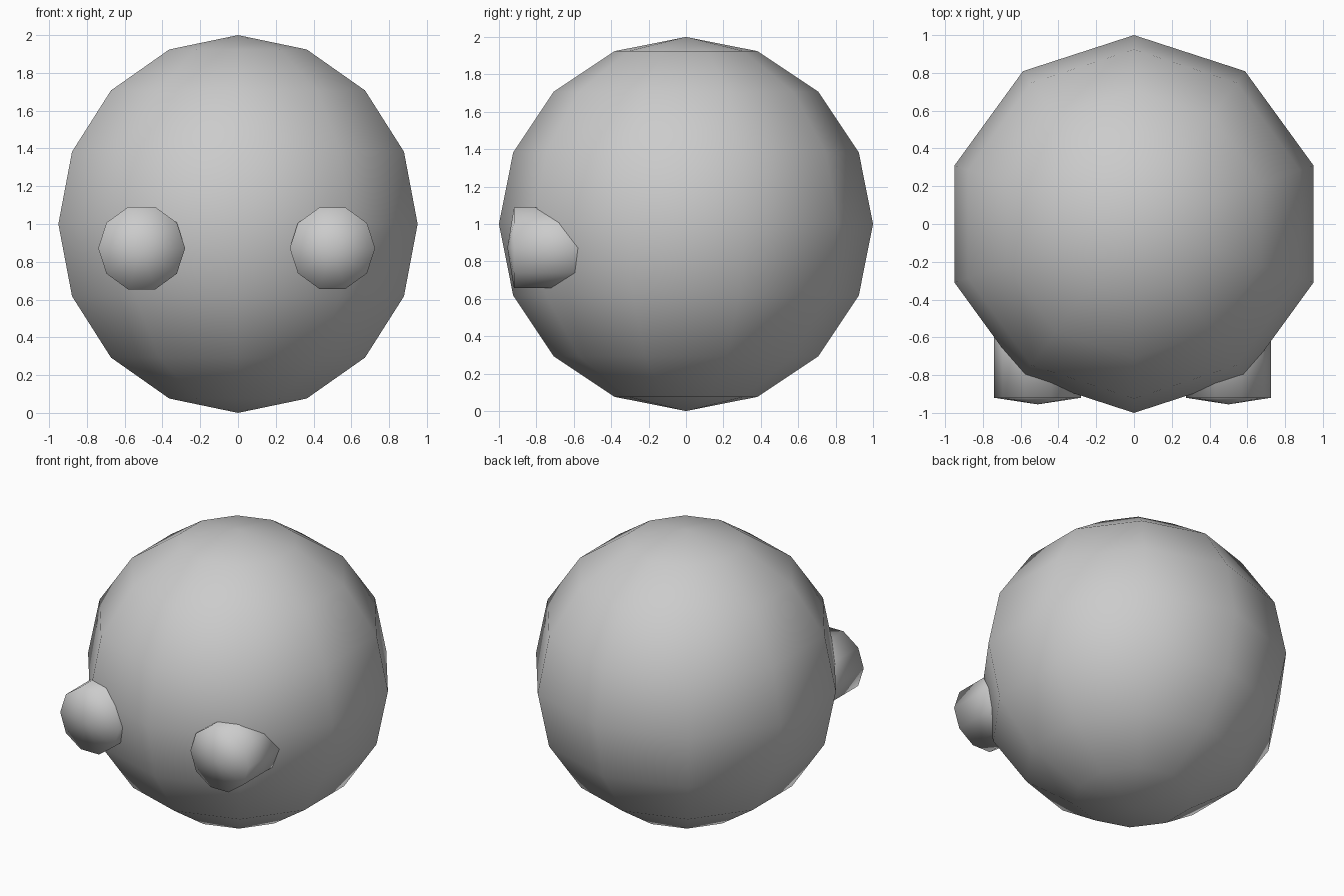
import bpy, bmesh
from math import radians, sin, cos, tau

if "Cube" in bpy.data.objects:
    bpy.data.objects.remove(bpy.data.objects["Cube"])


def finish(name, bm, location):
    bmesh.ops.recalc_face_normals(bm, faces=bm.faces[:])
    mesh = bpy.data.meshes.new(name)
    bm.to_mesh(mesh)
    bm.free()
    mesh.shade_smooth()
    obj = bpy.data.objects.new(name, mesh)
    obj.location = location
    bpy.context.collection.objects.link(obj)
    return obj


# Head: ten-sided, eight-ring smooth sphere with a vertex column on the y axis
bm = bmesh.new()
bmesh.ops.create_uvsphere(bm, u_segments=10, v_segments=8, radius=1)
finish("head", bm, (0, 0, 1))


# Eye: ten-sided peg along y with a shallow pointed cap
def eye(name, x, radius):
    bm = bmesh.new()
    back, front = [
        [bm.verts.new((radius * cos(tau * i / 10), y, radius * sin(tau * i / 10)))
         for i in range(10)] for y in (-0.45, -0.92)]
    tip = bm.verts.new((0, -0.955, 0))
    bm.faces.new(back)
    for i in range(10):
        j = (i + 1) % 10
        bm.faces.new((back[i], back[j], front[j], front[i]))
        bm.faces.new((front[i], front[j], tip))
    obj = finish(name, bm, (x, 0, 0.872))
    obj.data.set_sharp_from_angle(angle=radians(100))


eye("left_eye", -0.51, 0.23)
eye("right_eye", 0.5, 0.226)
